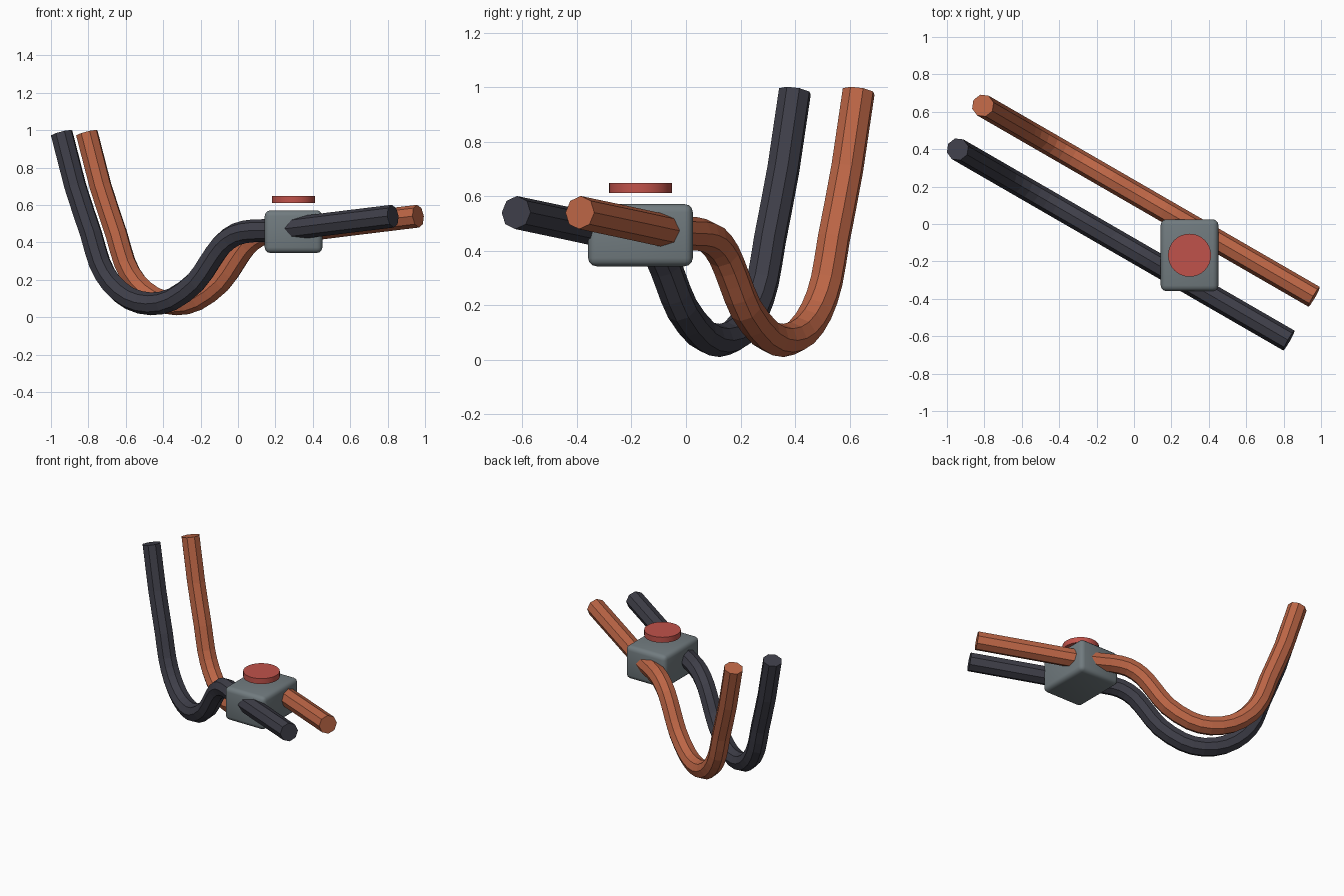
import bpy, bmesh, math
from mathutils import Vector

cube = bpy.data.objects.get("Cube")
if cube:
    bpy.data.objects.remove(cube, do_unlink=True)


def material(name, rgb):
    m = bpy.data.materials.new(name)
    m.use_nodes = True
    m.diffuse_color = (*rgb, 1)
    m.node_tree.nodes["Principled BSDF"].inputs["Base Color"].default_value = (*rgb, 1)
    return m


DARK = material("charcoal", (0.048, 0.048, 0.065))
COPPER = material("copper orange", (0.50, 0.13, 0.06))
GREY = material("grey", (0.165, 0.198, 0.212))
RED = material("red", (0.53, 0.085, 0.069))


def finish(name, bm, mat):
    bmesh.ops.recalc_face_normals(bm, faces=bm.faces)
    me = bpy.data.meshes.new(name)
    bm.to_mesh(me)
    bm.free()
    me.materials.append(mat)
    ob = bpy.data.objects.new(name, me)
    bpy.context.collection.objects.link(ob)
    return ob


# Pipe centre line as (x, z); it lies in one vertical plane turned 30 degrees
PATH = [(-0.943, 0.984), (-0.87, 0.70), (-0.785, 0.443), (-0.74, 0.29),
        (-0.676, 0.18), (-0.58, 0.10), (-0.465, 0.071), (-0.35, 0.096),
        (-0.227, 0.187), (-0.152, 0.294), (-0.088, 0.385), (-0.01, 0.443),
        (0.085, 0.462), (0.21, 0.465), (0.50, 0.50), (0.828, 0.54)]
SLOPE = math.tan(math.radians(-30))
SIDE = Vector((0.5, math.cos(math.radians(30)), 0))
RADIUS, SIDES = 0.061, 8


def smooth_path(pts):
    """Insert a Catmull-Rom midpoint in every inner span."""
    out = [pts[0]]
    for i in range(len(pts) - 1):
        a, b = pts[i], pts[i + 1]
        if 0 < i < len(pts) - 2:
            out.append((a + b) * 9 / 16 - (pts[i - 1] + pts[i + 2]) / 16)
        out.append(b)
    return out


def pipe(name, mat, offset):
    pts = smooth_path([Vector((x, -0.145 + SLOPE * x, z)) for x, z in PATH])
    bm = bmesh.new()
    rings = []
    for i, p in enumerate(pts):
        before = (p - pts[max(i - 1, 0)]).normalized()
        after = (pts[min(i + 1, len(pts) - 1)] - p).normalized()
        up = (before + after).normalized().cross(SIDE)
        rings.append([bm.verts.new(p + SIDE * offset + RADIUS * (
            SIDE * math.cos(k * math.tau / SIDES) + up * math.sin(k * math.tau / SIDES)))
            for k in range(SIDES)])
    for r, s in zip(rings, rings[1:]):
        for k in range(SIDES):
            j = (k + 1) % SIDES
            bm.faces.new((r[k], r[j], s[j], s[k]))
    bm.faces.new(rings[0])
    bm.faces.new(rings[-1])
    return finish(name, bm, mat)


pipe("front_pipe", DARK, 0.0)
pipe("back_pipe", COPPER, 0.27)

# Rounded clamp block
bm = bmesh.new()
bmesh.ops.create_cube(bm, size=1)
bmesh.ops.scale(bm, vec=(0.308, 0.384, 0.228), verts=bm.verts)
bmesh.ops.bevel(bm, geom=bm.edges[:], offset=0.03, segments=3, profile=0.5, affect='EDGES')
block = finish("clamp_block", bm, GREY)
block.location = (0.297, -0.167, 0.457)

# Round button floating above the block
bm = bmesh.new()
bmesh.ops.create_cone(bm, cap_ends=True, segments=32, radius1=0.115, radius2=0.115, depth=0.038)
button = finish("button", bm, RED)
button.location = (0.297, -0.167, 0.63)

# Smooth the rounded parts, keeping sharp edges
bpy.ops.object.select_all(action='DESELECT')
for ob in (block, button):
    ob.select_set(True)
bpy.context.view_layer.objects.active = block
bpy.ops.object.shade_smooth_by_angle(angle=math.radians(35))
